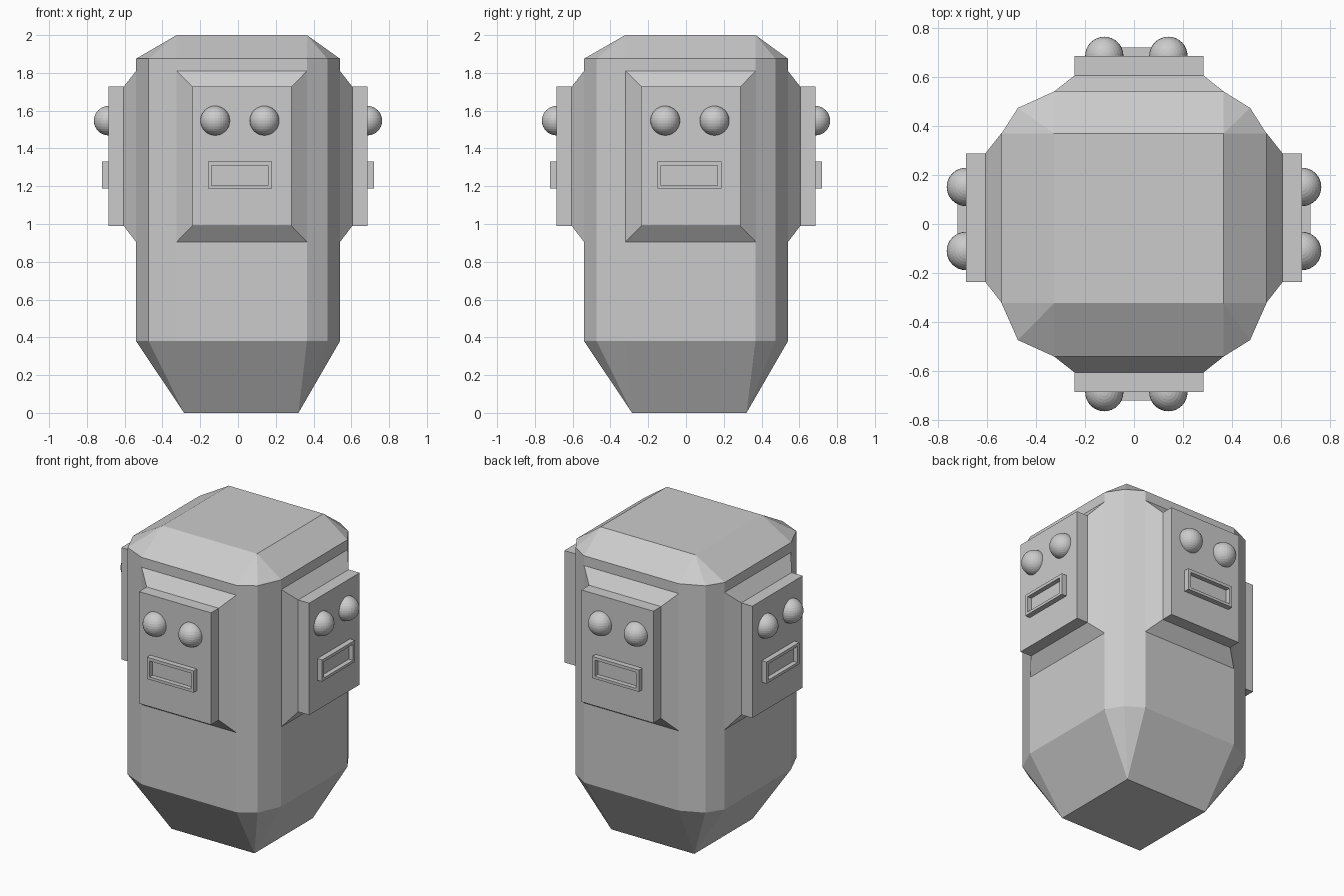
import bpy, bmesh

if "Cube" in bpy.data.objects:
    bpy.data.objects.remove(bpy.data.objects["Cube"])


def finish(bm, name):
    bmesh.ops.recalc_face_normals(bm, faces=bm.faces)
    mesh = bpy.data.meshes.new(name)
    bm.to_mesh(mesh)
    bm.free()
    obj = bpy.data.objects.new(name, mesh)
    bpy.context.collection.objects.link(obj)
    return obj


def place(side, u, depth, z, shift):
    """Point on one of the four sides: u runs along the wall, depth outward."""
    return {"front": (u, -depth, z), "back": (u, depth, z),
            "right": (depth, u + shift, z), "left": (-depth, u + shift, z)}[side]


def loft(name, side, rings, shift):
    """Join rectangles (depth, u0, u1, z0, z1) and close both ends."""
    bm = bmesh.new()
    loops = [[bm.verts.new(place(side, u, d, z, shift))
              for u, z in ((u0, z0), (u1, z0), (u1, z1), (u0, z1))]
             for d, u0, u1, z0, z1 in rings]
    for a, b in zip(loops, loops[1:]):
        for i in range(4):
            j = (i + 1) % 4
            bm.faces.new((a[i], a[j], b[j], b[i]))
    bm.faces.new(loops[0])
    bm.faces.new(loops[-1])
    return finish(bm, name)


# Body: twelve-sided column tapering to a square at top and bottom
W, C = 0.54, 0.473
X0, X1, Y0, Y1 = -0.325, 0.365, -0.322, 0.368
outline = [(X0, -W), (X1, -W), (C, -C), (W, Y0), (W, Y1), (C, C),
           (X1, W), (X0, W), (-C, C), (-W, Y1), (-W, Y0), (-C, -C)]

bm = bmesh.new()
low, high = ([bm.verts.new((x, y, z)) for x, y in outline] for z in (0.38, 1.875))
for i in range(12):
    j = (i + 1) % 12
    bm.faces.new((low[i], low[j], high[j], high[i]))


def cap(ring, x0, x1, y0, y1, z):
    sq = [bm.verts.new((x, y, z)) for x, y in ((x0, y0), (x1, y0), (x1, y1), (x0, y1))]
    bm.faces.new(sq)
    for k in range(4):
        n = (k + 1) % 4
        a, b, c, d = (ring[(3 * k + s) % 12] for s in range(4))
        bm.faces.new((a, b, sq[n], sq[k]))
        bm.faces.new((b, c, sq[n]))
        bm.faces.new((c, d, sq[n]))


cap(low, -0.285, 0.32, -0.285, 0.32, 0.0)
cap(high, X0, X1, Y0, Y1, 2.0)
finish(bm, "body")

for side in ("front", "back", "right", "left"):
    # Raised face panel with sloped surround
    loft(side + "_face_panel", side, [(0.53, -0.325, 0.365, 0.905, 1.81),
                                      (0.54, -0.325, 0.365, 0.905, 1.81),
                                      (0.605, -0.242, 0.283, 0.99, 1.727),
                                      (0.685, -0.242, 0.283, 0.99, 1.727)], 0.005)
    # Recessed mouth frame
    loft(side + "_mouth", side, [(0.68, -0.16, 0.18, 1.187, 1.33),
                                 (0.72, -0.16, 0.18, 1.187, 1.33),
                                 (0.72, -0.14, 0.16, 1.205, 1.31),
                                 (0.69, -0.14, 0.16, 1.205, 1.31)], 0.008)
    # Half-sunk round eyes
    for label, u in (("a", -0.121), ("b", 0.14)):
        bm = bmesh.new()
        bmesh.ops.create_uvsphere(bm, u_segments=32, v_segments=16, radius=0.078)
        eye = finish(bm, f"{side}_eye_{label}")
        eye.location = place(side, u, 0.685, 1.547, 0.011)
